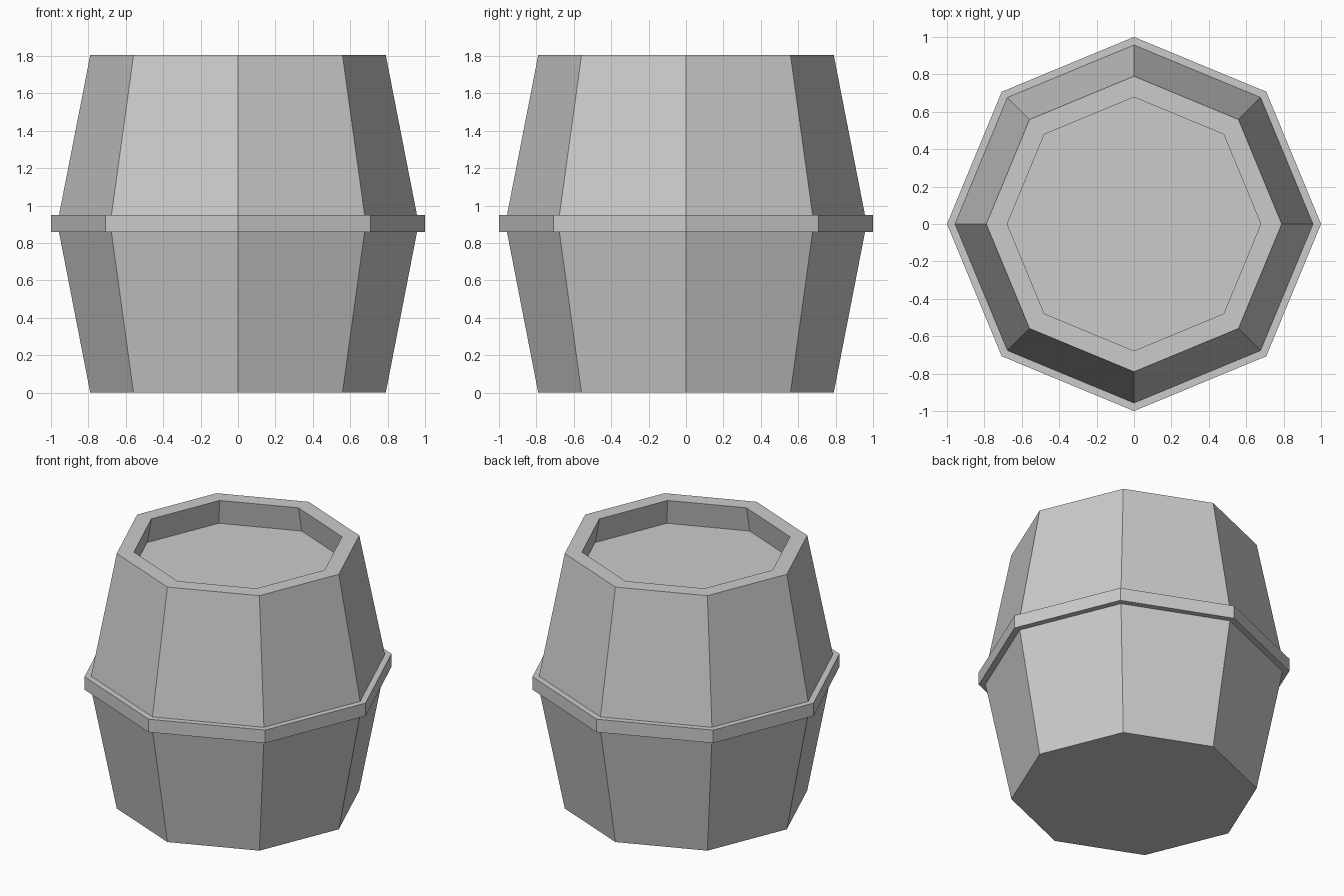
import bpy, bmesh
from math import cos, sin, pi

if "Cube" in bpy.data.objects:
    bpy.data.objects.remove(bpy.data.objects["Cube"])

SIDES = 8


def lathe(name, profile, closed=False):
    """Revolve a (radius, z) profile into an eight-sided solid."""
    bm = bmesh.new()
    rings = [[bm.verts.new((r * cos(2 * pi * i / SIDES), r * sin(2 * pi * i / SIDES), z))
              for i in range(SIDES)] for r, z in profile]
    pairs = list(zip(rings, rings[1:]))
    if closed:
        pairs.append((rings[-1], rings[0]))
    for a, b in pairs:
        for i in range(SIDES):
            j = (i + 1) % SIDES
            bm.faces.new((a[i], a[j], b[j], b[i]))
    if not closed:
        bm.faces.new(rings[0][::-1])
        bm.faces.new(rings[-1])
    bmesh.ops.recalc_face_normals(bm, faces=bm.faces[:])
    mesh = bpy.data.meshes.new(name)
    bm.to_mesh(mesh)
    bm.free()
    obj = bpy.data.objects.new(name, mesh)
    bpy.context.collection.objects.link(obj)
    return obj


# Barrel body: tapered staves, flat rim, and a lid sunk inside undercut walls
lathe("barrel_body", [(0.79, 0), (0.957, 0.858), (0.957, 0.95), (0.79, 1.805),
                      (0.678, 1.805), (0.712, 1.628)])

# Raised hoop around the widest part
lathe("barrel_hoop", [(0.957, 0.858), (1.0, 0.858), (1.0, 0.95), (0.957, 0.95)], closed=True)
